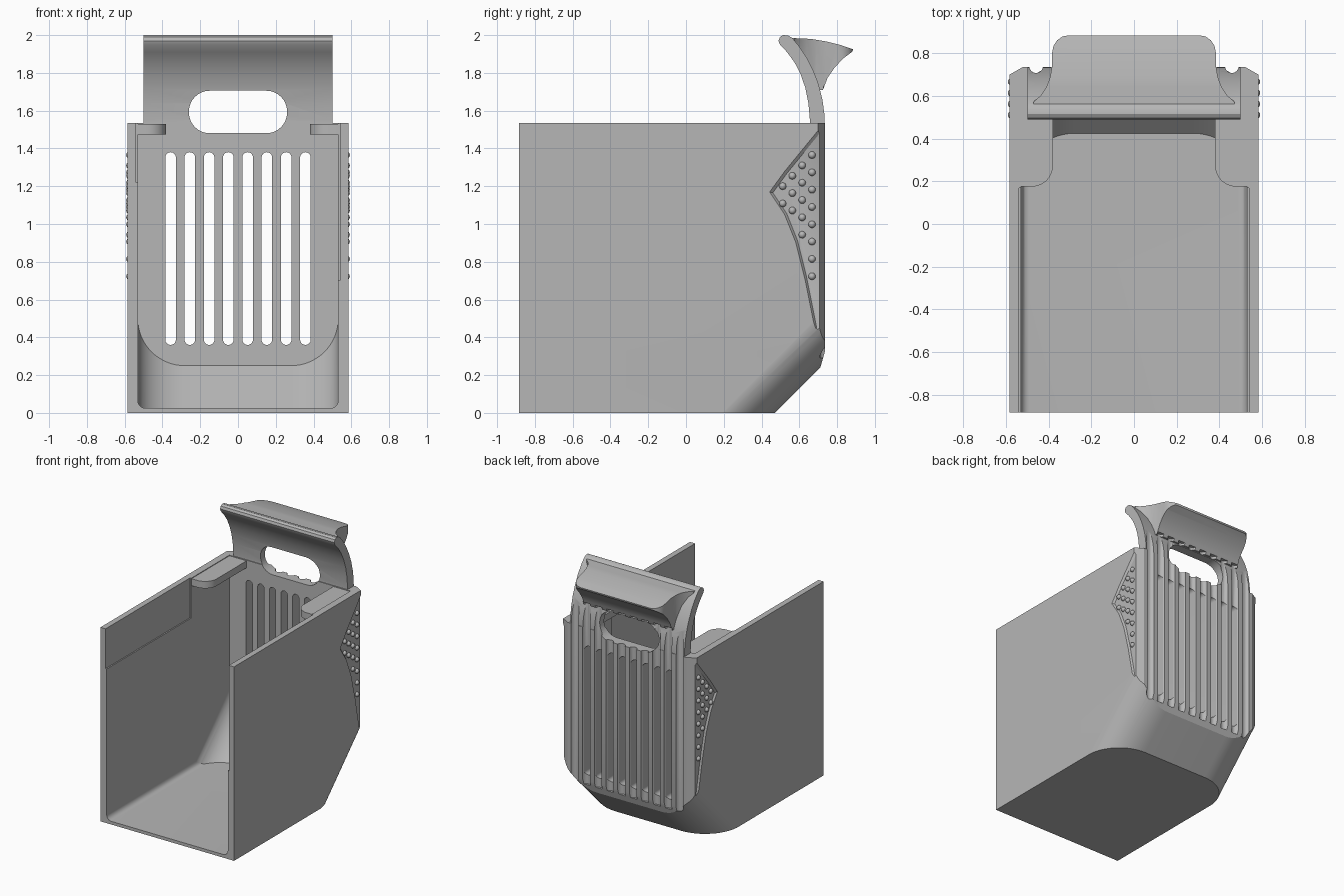
import bpy, bmesh
from math import sin, cos, pi
from mathutils import Vector

cube = bpy.data.objects.get("Cube")
if cube:
    bpy.data.objects.remove(cube, do_unlink=True)

grey = bpy.data.materials.new("plain grey")
grey.use_nodes = True
GREY = (0.47, 0.47, 0.47, 1)
grey.diffuse_color = GREY
grey.node_tree.nodes["Principled BSDF"].inputs["Base Color"].default_value = GREY


def finish(bm, name):
    bmesh.ops.recalc_face_normals(bm, faces=bm.faces)
    mesh = bpy.data.meshes.new(name)
    bm.to_mesh(mesh)
    bm.free()
    mesh.materials.append(grey)
    ob = bpy.data.objects.new(name, mesh)
    bpy.context.collection.objects.link(ob)
    return ob


def loft(name, rings):
    """Closed solid through rings that have equal point counts."""
    bm = bmesh.new()
    loops = [[bm.verts.new(p) for p in ring] for ring in rings]
    n = len(loops[0])
    for a, b in zip(loops, loops[1:]):
        for i in range(n):
            j = (i + 1) % n
            bm.faces.new((a[i], a[j], b[j], b[i]))
    bm.faces.new(loops[0][::-1])
    bm.faces.new(loops[-1])
    return finish(bm, name)


def along_x(name, yz, x0, x1):
    return loft(name, [[(x, y, z) for y, z in yz] for x in (x0, x1)])


def along_y(name, xz, y0, y1):
    return loft(name, [[(x, y, z) for x, z in xz] for y in (y0, y1)])


def along_z(name, xy, z0, z1, shear=0):
    return loft(name, [[(x, y + shear * z, z) for x, y in xy] for z in (z0, z1)])


def rounded(cx, cy, w, h, r, steps=8):
    """Rounded rectangle outline."""
    pts = []
    for k, (sx, sy) in enumerate(((1, 1), (-1, 1), (-1, -1), (1, -1))):
        for i in range(steps + 1):
            a = (k + i / steps) * pi / 2
            pts.append((cx + sx * (w / 2 - r) + r * cos(a), cy + sy * (h / 2 - r) + r * sin(a)))
    return pts


def u_outline(hw, back, r, steps=16):
    """Plan outline with two rounded back corners and a far front."""
    right = [(hw - r + r * cos(a), back - r + r * sin(a))
             for a in (i / steps * pi / 2 for i in range(steps + 1))]
    return [(hw, -4)] + right + [(-x, y) for x, y in right[::-1]] + [(-hw, -4)]


def combine(ob, other, op):
    mod = ob.modifiers.new(op, 'BOOLEAN')
    mod.operation, mod.solver, mod.object = op, 'EXACT', other
    bpy.context.view_layer.update()
    dg = bpy.context.evaluated_depsgraph_get()
    mesh = bpy.data.meshes.new_from_object(ob.evaluated_get(dg))
    ob.modifiers.clear()
    ob.data = mesh
    bpy.data.objects.remove(other, do_unlink=True)


def smooth(ob, angle=0.5):
    bpy.ops.object.select_all(action='DESELECT')
    ob.select_set(True)
    bpy.context.view_layer.objects.active = ob
    bpy.ops.object.shade_smooth_by_angle(angle=angle)


TOP, HALF = 1.535, 0.585


# Outer bin: plan block trimmed by a sloped, round-cornered sweep
def block_ring(z, back, corner):
    half = [(HALF, -0.885), (HALF, corner), (0.52, back)]
    return [(x, y, z) for x, y in half] + [(-x, y, z) for x, y in half[::-1]]


body = loft("scoop_body", [block_ring(0, 0.643, 0.605), block_ring(0.33, 0.737, 0.70),
                           block_ring(TOP, 0.737, 0.70)])
combine(body, along_z("slope", u_outline(HALF + 0.001, 0.47, 0.3), -0.1, 1.7, 1), 'INTERSECT')

# Hollow interior, open at the front and top
cavity = along_y("cavity", rounded(0, 1.525, 1.06, 3, 0.04), -2, 0.65)
combine(cavity, along_z("inner_slope", u_outline(0.531, 0.40, 0.25), -0.1, 2, 1), 'INTERSECT')
combine(body, cavity, 'DIFFERENCE')

# Shallow steps on the inside of the walls
for side, low in ((1, 0.7), (-1, 1.22)):
    step = along_x("step", [(-1, low), (0.17, low), (0.17, 1.7), (-1, 1.7)], side * 0.5, side * 0.54)
    combine(body, step, 'DIFFERENCE')

# Corner tabs at the top
for s in (1, -1):
    arc = [(0.48 - 0.1 * sin(a), 0.275 - 0.1 * cos(a)) for a in (i * pi / 20 for i in range(11))]
    plan = [(s * x, y) for x, y in [(0.56, 0.175)] + arc + [(0.38, 0.68), (0.56, 0.68)]]
    combine(body, along_z("tab", plan, 1.475, 1.53), 'UNION')

# Curved handle plate
inner = [(0.656, 1.42), (0.656, 1.55), (0.648, 1.64), (0.632, 1.72), (0.608, 1.79),
         (0.575, 1.855), (0.535, 1.91), (0.497, 1.95)]
crest = [(0.49, 1.97), (0.497, 1.99), (0.515, 2.0), (0.54, 1.998), (0.562, 1.985)]
outer = [(0.6, 1.94), (0.64, 1.88), (0.675, 1.81), (0.702, 1.74), (0.722, 1.66), (0.733, 1.58), (0.735, 1.42)]
combine(body, along_x("handle", inner + crest + outer, -0.5, 0.5), 'UNION')

# Flared lip behind the handle
lip = along_x("lip", [(0.55, 1.985), (0.66, 1.98), (0.74, 1.967), (0.82, 1.947), (0.885, 1.925), (0.88, 1.912),
                      (0.83, 1.875), (0.785, 1.825), (0.75, 1.775), (0.725, 1.71), (0.69, 1.71), (0.6, 1.87)],
              -0.6, 0.6)
half = [(0.48, 0.5), (0.47, 0.575), (0.44, 0.60), (0.412, 0.64), (0.393, 0.69), (0.385, 0.74),
        (0.385, 0.80), (0.378, 0.835), (0.36, 0.862), (0.335, 0.88), (0.30, 0.886)]
combine(lip, along_z("lip_plan", half + [(-x, y) for x, y in half[::-1]], 1.5, 2.2), 'INTERSECT')
combine(body, lip, 'UNION')

# Grip opening
combine(body, along_y("grip_hole", rounded(0, 1.593, 0.52, 0.225, 0.11), 0.4, 0.9), 'DIFFERENCE')

# Vertical grooves, with drain slots in all but the outer two
PITCH = 0.102
for i in range(10):
    x = (i - 4.5) * PITCH
    ring = [(x + 0.032 * cos(k * pi / 8), 0.74 + 0.032 * sin(k * pi / 8)) for k in range(16)]
    combine(body, along_z("groove", ring, 0.29, 1.73), 'DIFFERENCE')
    if 0 < i < 9:
        combine(body, along_y("slot", rounded(x, 0.87, 0.056, 1.02, 0.0279), 0.55, 0.9), 'DIFFERENCE')

# Recessed finger pads on both sides
pad = [(0.44, 1.17), (0.52, 1.28), (0.70, 1.5), (0.76, 1.5), (0.76, 0.4), (0.69, 0.4),
       (0.67, 0.5), (0.63, 0.7), (0.58, 0.9), (0.52, 1.05)]
centre = Vector((0.72, 1.1))
for s in (1, -1):
    rings = []
    for x, k in ((0.60, 1.06), (0.572, 0.93)):
        rings.append([(s * x, *(centre + (Vector(p) - centre) * k)) for p in pad])
    combine(body, loft("pad", rings), 'DIFFERENCE')
smooth(body)

# Round grip bumps in staggered columns
for s, label in ((1, "left"), (-1, "right")):
    bm = bmesh.new()
    for y, top, count in ((0.667, 1.365, 8), (0.615, 1.31, 5), (0.563, 1.255, 3), (0.512, 1.2, 2)):
        for k in range(count):
            made = bmesh.ops.create_uvsphere(bm, u_segments=12, v_segments=8, radius=0.019)
            bmesh.ops.translate(bm, verts=made["verts"], vec=(s * 0.573, y, top - k * 0.0917))
    smooth(finish(bm, label + "_grip_bumps"), 1.0)
